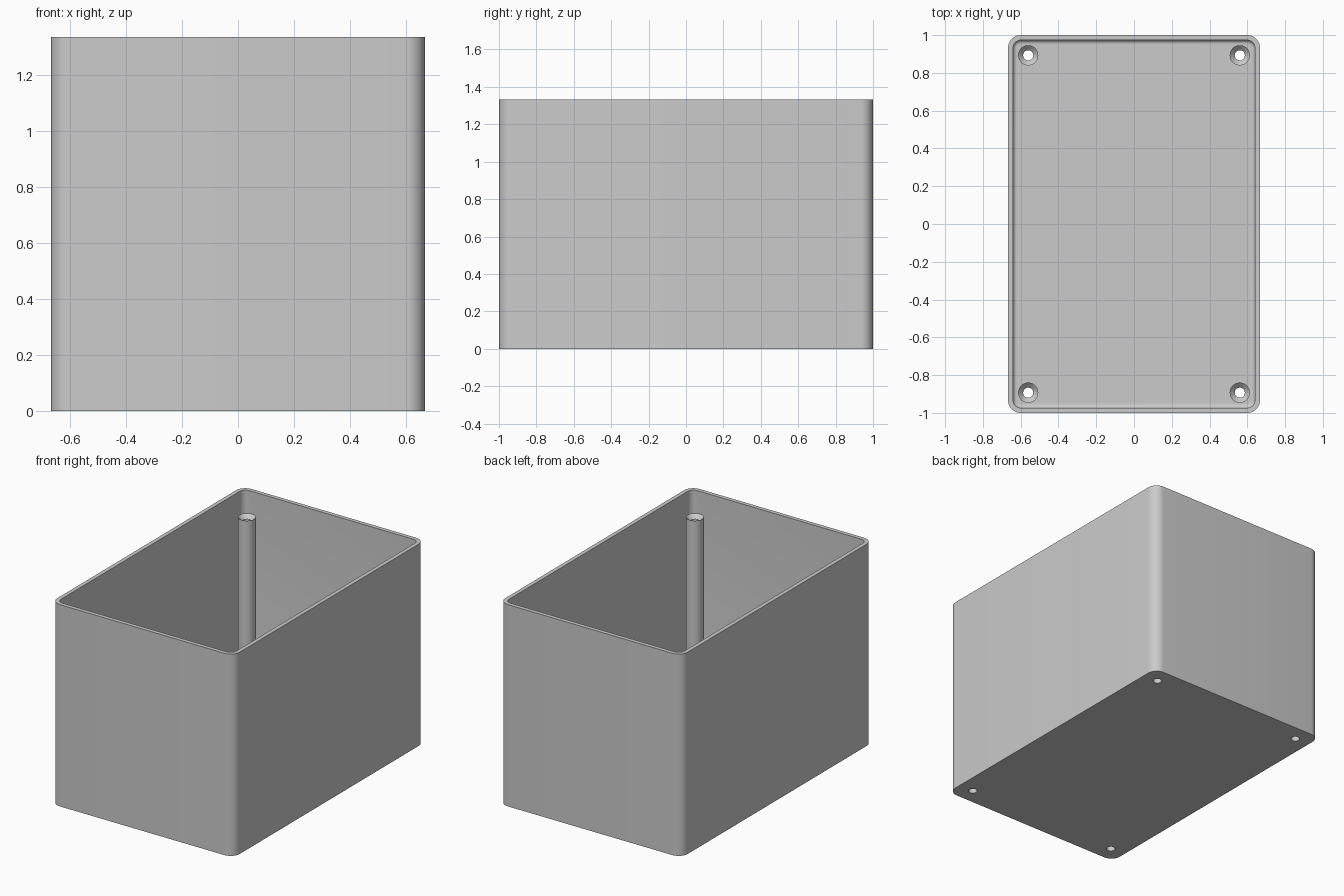
import bpy, bmesh
from math import sin, cos, pi

if "Cube" in bpy.data.objects:
    bpy.data.objects.remove(bpy.data.objects["Cube"])

HX, HY, TOP = 2 / 3, 1.0, 4 / 3      # half sizes and height
WALL, CORNER = 0.0267, 0.0667
FILLET = 0.02
POST_X, POST_Y, POST_TOP = 0.56, 0.893, 1.2
POST_R, HOLE_R = 0.0533, 0.0267

grey = bpy.data.materials.new("light grey plastic")
grey.use_nodes = True
grey.diffuse_color = (0.6, 0.6, 0.6, 1)
grey.node_tree.nodes["Principled BSDF"].inputs["Base Color"].default_value = (0.6, 0.6, 0.6, 1)


def rounded_ring(bm, inset, z, steps=10):
    """Rounded rectangle of vertices, inset from the outer walls."""
    r = max(CORNER - inset, 0.01)
    cx, cy = HX - inset - r, HY - inset - r
    ring = []
    for quarter, (sx, sy) in enumerate(((1, 1), (-1, 1), (-1, -1), (1, -1))):
        for i in range(steps + 1):
            a = (quarter + i / steps) * pi / 2
            ring.append(bm.verts.new((sx * cx + r * cos(a), sy * cy + r * sin(a), z)))
    return ring


def circle_ring(bm, x, y, r, z, sides=40):
    return [bm.verts.new((x + r * cos(2 * pi * i / sides), y + r * sin(2 * pi * i / sides), z))
            for i in range(sides)]


def skin(bm, rings, closed=False):
    """Join successive rings with quads, then cap or close the ends."""
    pairs = list(zip(rings, rings[1:]))
    if closed:
        pairs.append((rings[-1], rings[0]))
    for a, b in pairs:
        n = len(a)
        for i in range(n):
            j = (i + 1) % n
            bm.faces.new((a[i], a[j], b[j], b[i]))
    if not closed:
        bm.faces.new(rings[0])
        bm.faces.new(rings[-1])


def make_object(name, bm):
    bmesh.ops.recalc_face_normals(bm, faces=bm.faces)
    mesh = bpy.data.meshes.new(name)
    bm.to_mesh(mesh)
    bm.free()
    mesh.materials.append(grey)
    obj = bpy.data.objects.new(name, mesh)
    bpy.context.collection.objects.link(obj)
    return obj


def smooth(obj):
    bpy.ops.object.select_all(action='DESELECT')
    obj.select_set(True)
    bpy.context.view_layer.objects.active = obj
    bpy.ops.object.shade_smooth_by_angle(angle=pi / 6)


corners = [(sx * POST_X, sy * POST_Y) for sx in (1, -1) for sy in (1, -1)]

# Open box: outer wall, rim, inner wall, filleted floor
bm = bmesh.new()
profile = [(0, 0), (0, TOP), (WALL, TOP)]
for i in range(7):
    a = i / 6 * pi / 2
    profile.append((WALL + FILLET * (1 - cos(a)), WALL + FILLET * (1 - sin(a))))
skin(bm, [rounded_ring(bm, inset, z) for inset, z in profile])
box = make_object("open_box", bm)

# Openings in the floor where the screw posts pass through
bm = bmesh.new()
for x, y in corners:
    skin(bm, [circle_ring(bm, x, y, POST_R, z) for z in (-0.1, 0.1)])
cutter = make_object("floor_hole_cutter", bm)
cutter.hide_render = True
cut = box.modifiers.new("floor holes", 'BOOLEAN')
cut.operation = 'DIFFERENCE'
cut.object = cutter
bpy.context.view_layer.update()
result = bpy.data.meshes.new_from_object(box.evaluated_get(bpy.context.evaluated_depsgraph_get()))
box.modifiers.clear()
box.data = result
bpy.data.objects.remove(cutter)
smooth(box)

# Hollow corner posts with countersunk tops
for x, y in corners:
    bm = bmesh.new()
    section = [(HOLE_R, 0), (HOLE_R, POST_TOP - HOLE_R), (POST_R, POST_TOP), (POST_R, 0)]
    skin(bm, [circle_ring(bm, x, y, r, z) for r, z in section], closed=True)
    side = ("back" if y > 0 else "front") + ("_left" if x > 0 else "_right")
    smooth(make_object(side + "_screw_post", bm))
